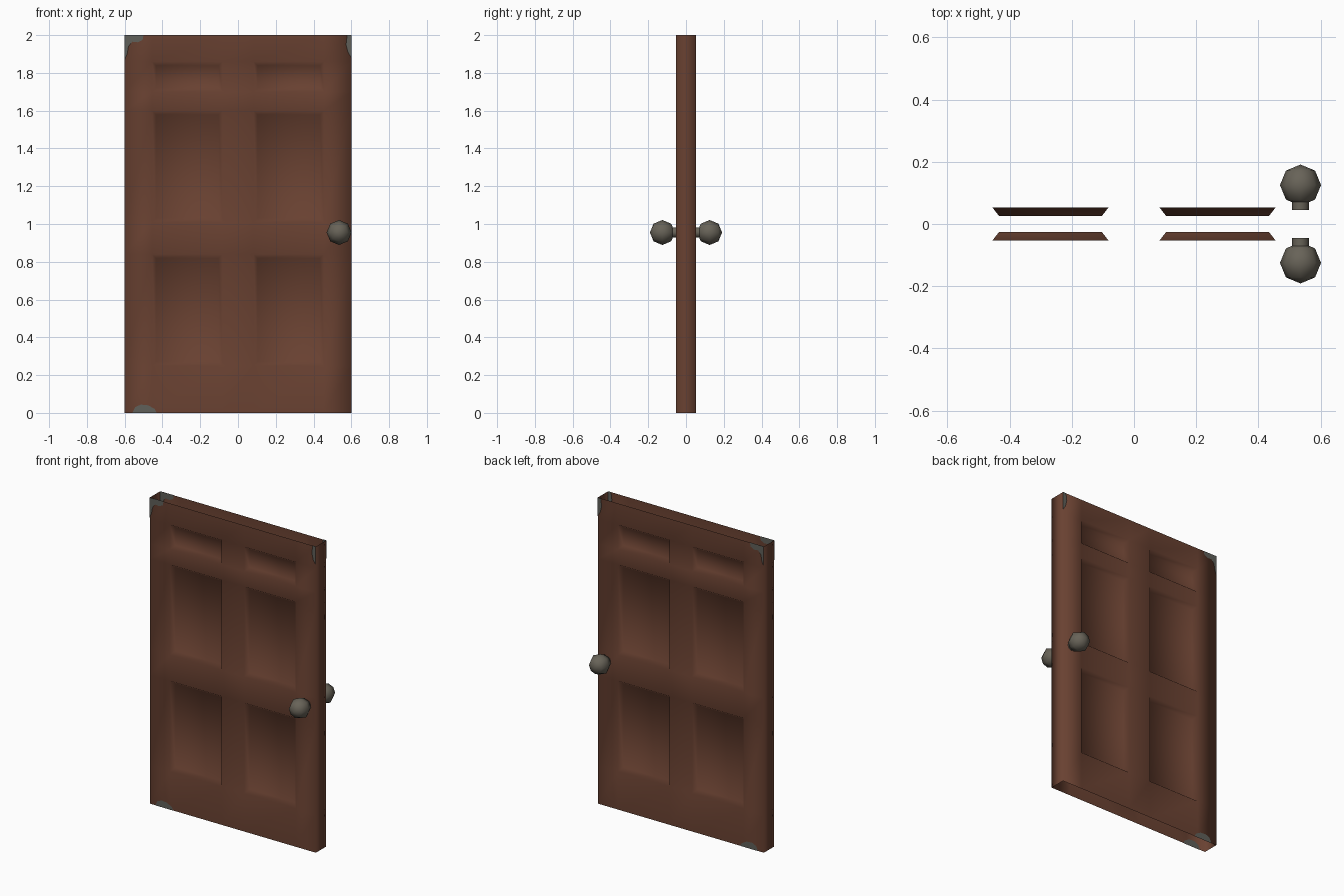
import bpy, bmesh, math
from mathutils import Vector, Matrix

if "Cube" in bpy.data.objects:
    bpy.data.objects.remove(bpy.data.objects["Cube"])


def material(name, rgb):
    m = bpy.data.materials.new(name)
    m.diffuse_color = (*rgb, 1)
    m.use_nodes = True
    m.node_tree.nodes["Principled BSDF"].inputs["Base Color"].default_value = m.diffuse_color
    return m


WOOD = material("brown paint", (0.141, 0.053, 0.031))
METAL = material("dark metal", (0.138, 0.125, 0.098))
WORN = material("worn grey", (0.115, 0.115, 0.100))


def finish(bm, name, mat, smooth=True):
    me = bpy.data.meshes.new(name)
    bm.to_mesh(me)
    bm.free()
    me.materials.append(mat)
    for p in me.polygons:
        p.use_smooth = smooth
    ob = bpy.data.objects.new(name, me)
    bpy.context.collection.objects.link(ob)
    return ob


# Door leaf: open-ended hollow shell, six recessed panels on each face
XS = [-0.6, -0.455, -0.082, 0.082, 0.455, 0.6]
ZS = [0, 0.25, 0.84, 1.01, 1.60, 1.70, 1.86, 2.0]
T = 0.053
bm = bmesh.new()
grids, panels = {}, []
for s in (-1, 1):
    g = grids[s] = [[bm.verts.new((x, s * T, z)) for z in ZS] for x in XS]
    for i in range(len(XS) - 1):
        for j in range(len(ZS) - 1):
            q = [g[i][j], g[i + 1][j], g[i + 1][j + 1], g[i][j + 1]]
            f = bm.faces.new(q if s < 0 else q[::-1])
            if i in (1, 3) and j in (1, 3, 5):
                panels.append(f)
# Side walls joining both faces
for i in (0, -1):
    a, b = (grids[1][i], grids[-1][i]) if i == 0 else (grids[-1][i], grids[1][i])
    for j in range(len(ZS) - 1):
        bm.faces.new((a[j], b[j], b[j + 1], a[j + 1]))
bm.normal_update()
bmesh.ops.inset_individual(bm, faces=panels, thickness=0.03, depth=-0.027)
finish(bm, "door_leaf", WOOD)

# Chipped paint patches, seen on both sides of each face
PATCHES = {
    "chip_top_left": [(-0.6, 1.87), (-0.587, 1.90), (-0.58, 1.94), (-0.56, 1.965),
                      (-0.53, 1.962), (-0.505, 1.975), (-0.5, 2.0), (-0.6, 2.0)],
    "chip_top_right": [(0.6, 1.88), (0.6, 2.0), (0.578, 2.0), (0.572, 1.95), (0.582, 1.91)],
    "chip_bottom": [(-0.56, 0), (-0.43, 0), (-0.44, 0.02), (-0.475, 0.04),
                    (-0.515, 0.044), (-0.545, 0.03)],
}
for name, pts in PATCHES.items():
    bm = bmesh.new()
    for s in (-1, 1):
        for off in (-0.0015, 0.0015):
            vs = [bm.verts.new((x, s * (T + off), z)) for x, z in pts]
            bm.faces.new(vs if s * off < 0 else vs[::-1])
    finish(bm, name, WORN, False)

# Door knobs: low-poly ball on a short neck, front and back
for s, side in ((-1, "front"), (1, "back")):
    at = Matrix.Translation((0.535, s * 0.125, 0.955)) @ Matrix.Rotation(math.pi / 2, 4, 'X')
    bm = bmesh.new()
    bmesh.ops.create_uvsphere(bm, u_segments=8, v_segments=4, radius=0.066, matrix=at)
    finish(bm, side + "_knob", METAL)
    bm = bmesh.new()
    at = Matrix.Translation((0.535, s * 0.06, 0.955)) @ Matrix.Rotation(math.pi / 2, 4, 'X')
    bmesh.ops.create_cone(bm, cap_ends=False, segments=8, radius1=0.027, radius2=0.027,
                          depth=0.03, matrix=at)
    finish(bm, side + "_knob_neck", METAL)
